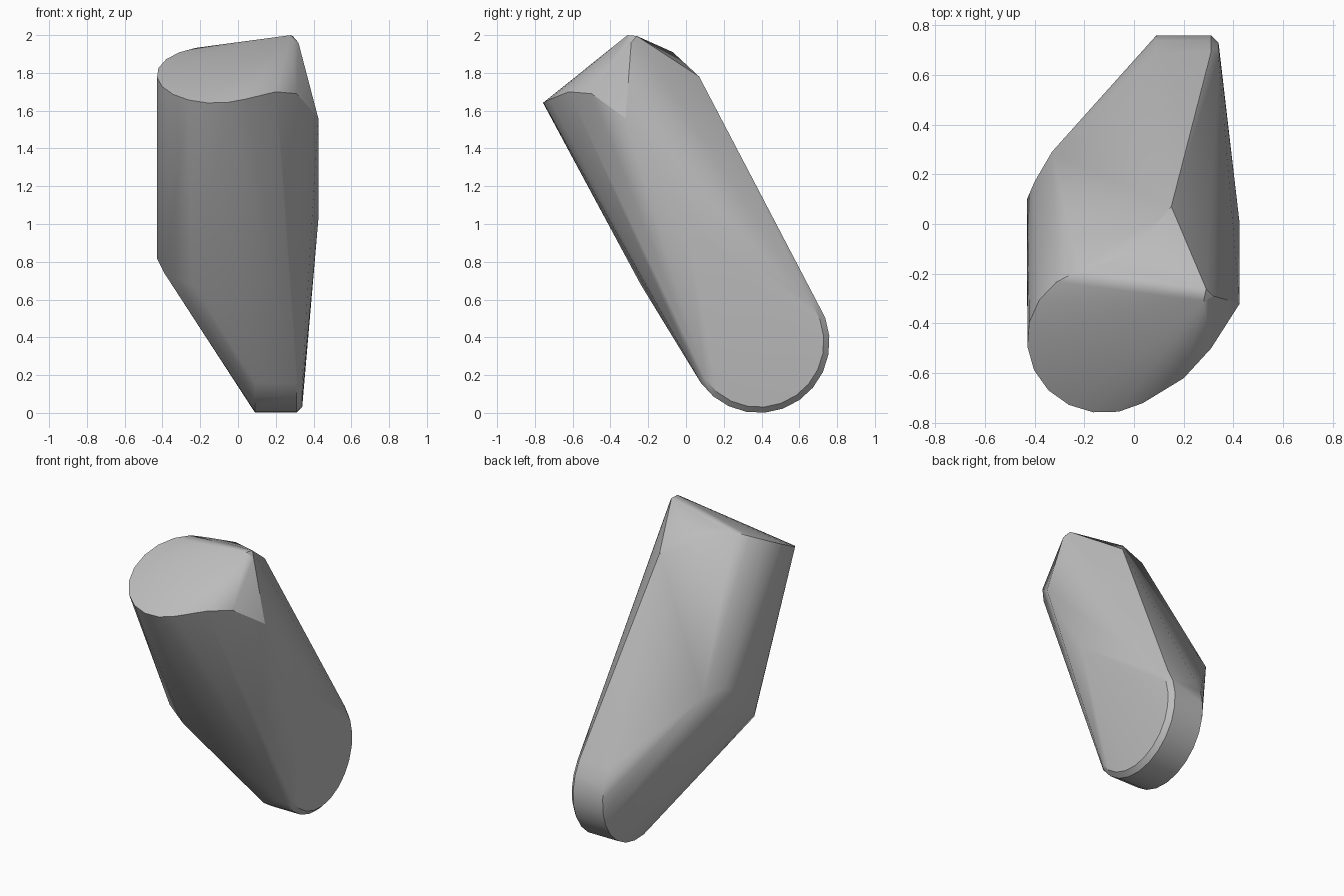
import bpy
import bmesh
from math import cos, sin, radians
from mathutils import Vector

default_cube = bpy.data.objects.get("Cube")
if default_cube:
    bpy.data.objects.remove(default_cube, do_unlink=True)


def make_material(name, color):
    material = bpy.data.materials.new(name)
    material.use_nodes = True
    material.diffuse_color = color
    shader = material.node_tree.nodes["Principled BSDF"]
    shader.inputs["Base Color"].default_value = color
    shader.inputs["Roughness"].default_value = 0.6
    return material


def arc(start, end, steps):
    """Cosine and sine pairs for evenly spaced angles in degrees."""
    for step in range(steps + 1):
        angle = radians(start + (end - start) * step / steps)
        yield cos(angle), sin(angle)


def top_rim():
    """Round part of the tilted upper end, square to the leaning axis."""
    points = []
    for c, s in arc(90, 300, 11):
        y = -0.465 + 0.295 * s
        points.append((-0.12 + 0.31 * c, y, 1.64 + 0.51 * (y + 0.76)))
    return points


def foot_rim(x, radius):
    """Round lower end, a wheel-like arc across the x axis."""
    return [(x, 0.385 + radius * c, 0.375 + radius * s)
            for c, s in arc(-145, 35, 12)]


def hull_object(name, points, material):
    """Wrap a convex skin around the outlines of a part."""
    bm = bmesh.new()
    for point in points:
        bm.verts.new(Vector(point))
    bmesh.ops.remove_doubles(bm, verts=bm.verts, dist=0.002)
    bmesh.ops.convex_hull(bm, input=bm.verts)
    loose = [v for v in bm.verts if not v.link_faces]
    bmesh.ops.delete(bm, geom=loose, context="VERTS")
    bmesh.ops.recalc_face_normals(bm, faces=bm.faces)
    mesh = bpy.data.meshes.new(name)
    bm.to_mesh(mesh)
    bm.free()
    mesh.materials.append(material)
    obj = bpy.data.objects.new(name, mesh)
    bpy.context.collection.objects.link(obj)
    return obj


# Blunt peak and the corners that run down from it
peak = [(0.25, -0.31, 1.99), (0.29, -0.26, 1.995),
        (0.28, -0.31, 2), (0.32, -0.29, 1.96)]
back_corner = [(0.03, -0.07, 1.91), (0.15, 0.07, 1.78)]
front_corner = [(0.2, -0.62, 1.7), (0.31, -0.5, 1.69), (0.425, -0.32, 1.56)]
side_ridge = [(0.425, 0, 1.02)]

# Bend where the straight shaft starts to taper into the foot
bend = [(-0.33, 0.29, 1.03), (-0.4, 0.17, 1.06), (-0.43, 0.1, 1.02),
        (-0.43, -0.13, 0.82), (-0.39, -0.17, 0.74), (-0.24, -0.24, 0.68)]

# Rounded foot with a narrow bevel on one side
foot = foot_rim(0.09, 0.375) + foot_rim(0.31, 0.375) + foot_rim(0.34, 0.345)

grey = make_material("plain grey", (0.5, 0.5, 0.5, 1))
outline = top_rim() + peak + back_corner + front_corner + side_ridge
body = hull_object("slanted_body", outline + bend + foot, grey)

bpy.ops.object.select_all(action="DESELECT")
body.select_set(True)
bpy.context.view_layer.objects.active = body
bpy.ops.object.shade_smooth_by_angle(angle=radians(30))
